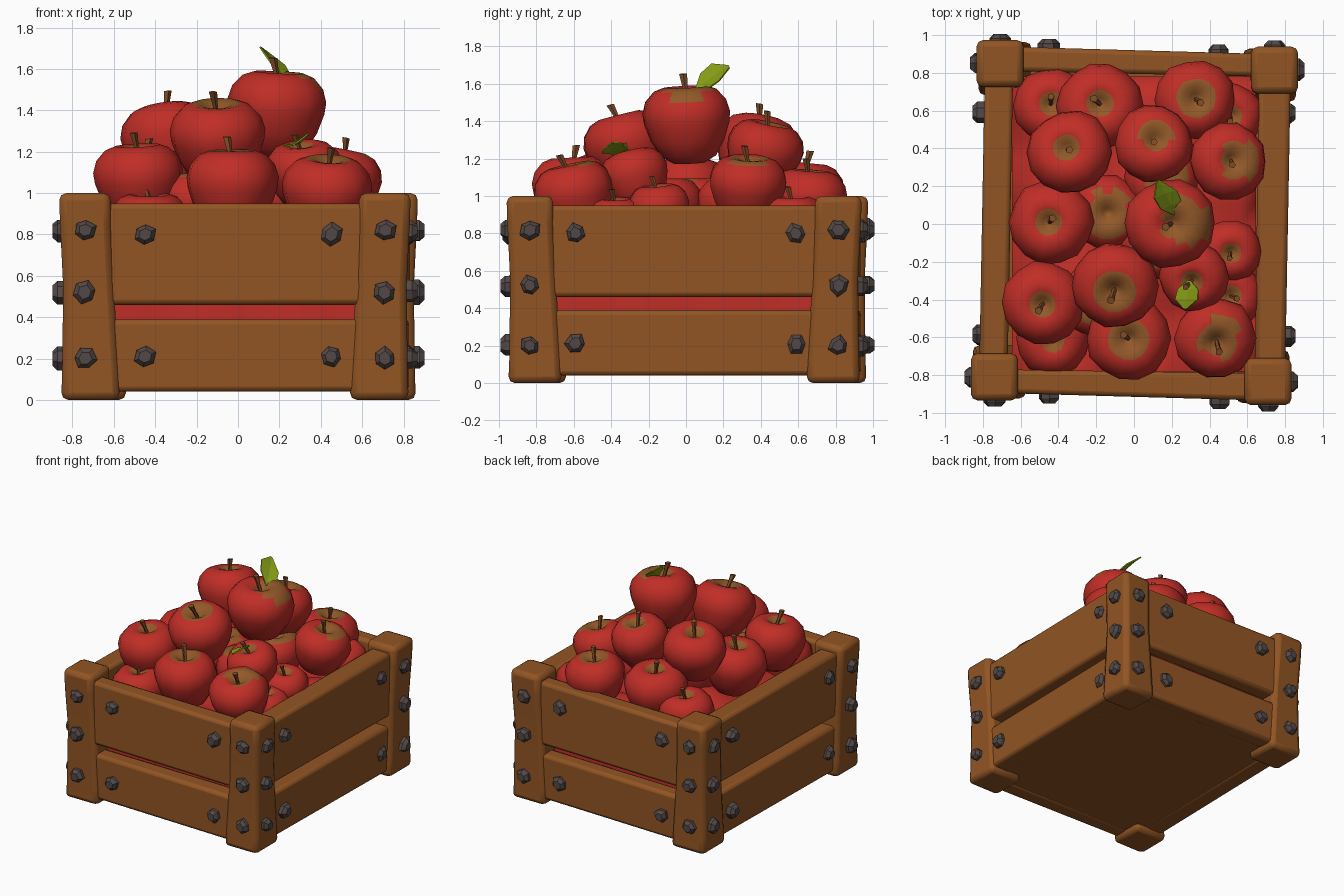
import bpy, bmesh, math, random
from mathutils import Vector, Matrix

if "Cube" in bpy.data.objects:
    bpy.data.objects.remove(bpy.data.objects["Cube"])

random.seed(4)


def material(name, rgb):
    m = bpy.data.materials.new(name)
    m.diffuse_color = (*rgb, 1)
    m.use_nodes = True
    m.node_tree.nodes["Principled BSDF"].inputs["Base Color"].default_value = m.diffuse_color
    return m


WOOD = material("wood", (0.285, 0.09, 0.017))
RED = material("apple_red", (0.53, 0.027, 0.02))
PATCH = material("apple_brown", (0.29, 0.10, 0.022))
STEM = material("stem_brown", (0.22, 0.075, 0.02))
IRON = material("iron", (0.085, 0.066, 0.064))
GREEN = material("leaf_green", (0.24, 0.34, 0.008))


def finish(bm, name, mats, angle=40, bevel=0):
    bmesh.ops.recalc_face_normals(bm, faces=bm.faces)
    me = bpy.data.meshes.new(name)
    bm.to_mesh(me)
    bm.free()
    ob = bpy.data.objects.new(name, me)
    bpy.context.collection.objects.link(ob)
    for m in mats:
        me.materials.append(m)
    if bevel:
        mod = ob.modifiers.new("bevel", "BEVEL")
        mod.width, mod.segments = bevel, 2
    bpy.ops.object.select_all(action='DESELECT')
    ob.select_set(True)
    bpy.context.view_layer.objects.active = ob
    if angle:
        bpy.ops.object.shade_smooth_by_angle(angle=math.radians(angle))
    return ob


def loft(bm, rings):
    """Closed skin through rings of equal point count."""
    vs = [[bm.verts.new(p) for p in r] for r in rings]
    n = len(vs[0])
    for a, b in zip(vs, vs[1:]):
        for i in range(n):
            bm.faces.new((a[i], a[(i + 1) % n], b[(i + 1) % n], b[i]))
    bm.faces.new(vs[0][::-1])
    bm.faces.new(vs[-1])


def timber(name, rings, bevel):
    bm = bmesh.new()
    loft(bm, rings)
    finish(bm, name, [WOOD], 60, bevel)


# Corner posts: plan centre, flaring inwards near the foot
POSTS = {"front_left": (-.74, -.81), "front_right": (.71, -.835),
         "back_right": (.745, .815), "back_left": (-.71, .85)}
for key, (cx, cy) in POSTS.items():
    sx, sy = math.copysign(1, cx), math.copysign(1, cy)
    rings = []
    for z, inner, outer in ((0, .17, .115), (.12, .165, .11), (.55, .14, .105),
                            (.85, .125, .12), (1, .125, .125)):
        xs, ys = (cx - sx * inner, cx + sx * outer), (cy - sy * inner, cy + sy * outer)
        rings.append([(xs[0], ys[0], z), (xs[1], ys[0], z), (xs[1], ys[1], z), (xs[0], ys[1], z)])
    timber(key + "_post", rings, .035)

# Side planks: four plan points each, an upper and a lower board
PLANKS = {"front": [(-.7, -.895), (.7, -.935), (.7, -.79), (-.7, -.77)],
          "back": [(-.7, .94), (.7, .90), (.7, .78), (-.7, .81)],
          "left": [(-.82, -.8), (-.79, .8), (-.64, .8), (-.67, -.8)],
          "right": [(.80, -.8), (.83, .8), (.66, .8), (.64, -.8)]}
for key, plan in PLANKS.items():
    for level, z0, z1 in (("lower", .04, .39), ("upper", .46, .95)):
        timber(f"{key}_{level}_plank", [[(x, y, z) for x, y in plan] for z in (z0, z1)], .025)

# Floor board
timber("floor", [[(sx * .74, sy * .86, z) for sx, sy in ((-1, -1), (1, -1), (1, 1), (-1, 1))]
                 for z in (.045, .1)], .01)


# Iron nails: irregular six-sided studs
def nail(bm, pos, normal):
    rot = Vector(normal).to_track_quat('Z', 'Y').to_matrix().to_4x4()
    mat = Matrix.Translation(pos) @ rot
    spin = random.random() * 6
    size = [random.uniform(.047, .062) for _ in range(6)]
    rings = []
    for scale, h in ((1, -.02), (1, .02), (.6, .045)):
        rings.append([mat @ Vector((s * scale * math.cos(spin + i * math.pi / 3),
                                    s * scale * math.sin(spin + i * math.pi / 3), h))
                      for i, s in enumerate(size)])
    loft(bm, rings)


nails = bmesh.new()
for cx, cy in POSTS.values():
    sx, sy = math.copysign(1, cx), math.copysign(1, cy)
    for z in (.82, .52, .2):
        nail(nails, (cx, cy + sy * .112, z), (0, sy, 0))
        nail(nails, (cx + sx * .112, cy, z), (sx, 0, 0))
    for z in (.8, .21):
        nail(nails, (sx * .45, (.915 if sx * sy > 0 else .925) * sy - sx * .01, z), (0, sy, 0))
        nail(nails, (sx * .81, sy * .59, z), (sx, 0, 0))
finish(nails, "nails", [IRON], 25)

# Lumpy mass of fruit filling the crate
bm = bmesh.new()
bmesh.ops.create_cube(bm, size=1)
bmesh.ops.subdivide_edges(bm, edges=bm.edges[:], cuts=13, use_grid_fill=True)
for v in bm.verts:
    top = v.co.z > .49
    x, y = v.co.x * 1.29, v.co.y * 1.56
    bump = abs(math.sin(x * 7.5 + .6) * math.sin(y * 7 + .4))
    v.co = (x, y, .76 + .12 * bump if top else .1 + (v.co.z + .5) * .66)
    if not top:
        lump = .03 * abs(math.sin((x + y) * 7))
        v.co.x -= lump * x
        v.co.y -= lump * y
finish(bm, "fruit_fill", [RED], 80)

# Apple cross-section (radius, height) for a unit apple
PROFILE = [(.12, -.78), (.35, -.83), (.62, -.68), (.84, -.32), (.97, .06), (1, .3), (.92, .57),
           (.72, .79), (.5, .87), (.32, .84), (.14, .72), (.04, .64)]


def apple(name, x, y, z, r, tilt=(0, 0), patch=(0, 0, .33), stem=True):
    axis = Vector((tilt[0], tilt[1], 1)).normalized()
    mat = (Matrix.Translation((x, y, z)) @ axis.to_track_quat('Z', 'Y').to_matrix().to_4x4()
           @ Matrix.Scale(r, 4))
    # keep the fruit's own x and y close to the world axes
    mat = mat @ Matrix.Rotation(-math.atan2(mat[1][0], mat[0][0]), 4, 'Z')
    n = 14
    wob = [random.uniform(.96, 1.03) for _ in range(n)]
    bm = bmesh.new()
    loft(bm, [[(pr * w * math.cos(math.tau * i / n), pr * w * math.sin(math.tau * i / n), pz)
               for i, w in enumerate(wob)] for pr, pz in PROFILE])
    # brown blemish around the stalk
    for f in bm.faces:
        c = f.calc_center_median()
        if c.z > .3 and math.hypot(c.x - patch[0], c.y - patch[1]) < patch[2]:
            f.material_index = 1
    bm.transform(mat)
    finish(bm, name, [RED, PATCH], 60)
    if not stem:
        return
    bm = bmesh.new()
    a = random.uniform(0, 6)
    rings = []
    for k, rad in ((0, .055), (.5, .06), (1, .095)):
        cx, cy, cz = .16 * k * math.cos(a), .16 * k * math.sin(a), .6 + .56 * k
        rings.append([(cx + rad * math.cos(math.tau * i / 5), cy + rad * math.sin(math.tau * i / 5), cz)
                      for i in range(5)])
    loft(bm, rings)
    bm.transform(mat)
    finish(bm, name + "_stem", [STEM], 0)


# Pile of apples: x, y, z, radius, lean, blemish
APPLES = [
    (.19, .01, 1.375, .24, (.05, -.05), (.3, .05, .52)),
    (-.10, -.31, 1.24, .228, (-.02, -.25), (.05, -.05, .5)),
    (.10, .41, 1.21, .21, (.1, .22), (0, .1, .4)),
    (-.33, .37, 1.23, .225, (-.15, .18)),
    (-.43, .01, 1.0, .225, (-.12, 0)),
    (-.475, -.41, 1.04, .22, (-.05, -.08)),
    (-.03, -.60, 1.01, .225, (0, -.05), (0, 0, .45)),
    (.43, -.59, .98, .218, (.05, -.22), (.05, .1, .5)),
    (.32, -.27, 1.08, .185, (-.1, -.25)),
    (.49, .33, 1.03, .205, (.2, .05), (.15, 0, .5)),
    (.50, -.14, .91, .17, (.1, -.1)),
    (.32, .65, .95, .215, (.05, .08), (0, 0, .42)),
    (-.18, .62, .98, .228, (0, .1)),
    (-.44, .62, .87, .2, (0, .1)),
    (-.43, -.60, .82, .2, (0, -.1)),
    (.50, .57, .84, .18, (.1, 0)),
    (.50, -.38, .83, .18, (.1, 0)),
]
for i, spec in enumerate(APPLES):
    apple(f"apple_{i + 1}", *spec)
# Apples buried in the pile
for i, (x, y) in enumerate(((-.14, .06), (.12, -.1), (.15, .25), (-.2, -.4))):
    apple(f"buried_apple_{i + 1}", x, y, .92, .2, patch=(0, 0, .6), stem=False)


# Folded leaves
def leaf(name, root, tip, side, fold):
    root, tip, side, fold = map(Vector, (root, tip, side, fold))
    bm = bmesh.new()
    mid, left, right = [], [], []
    for t, w in ((0, .15), (.3, .9), (.65, 1), (1, .12)):
        c = root.lerp(tip, t) + fold * math.sin(math.pi * t)
        mid.append(bm.verts.new(c - fold * w * .5))
        left.append(bm.verts.new(c + side * w))
        right.append(bm.verts.new(c - side * w))
    for i in range(3):
        bm.faces.new((mid[i], mid[i + 1], left[i + 1], left[i]))
        bm.faces.new((right[i], right[i + 1], mid[i + 1], mid[i]))
    ob = finish(bm, name, [GREEN], 0)
    ob.modifiers.new("thickness", "SOLIDIFY").thickness = .008


leaf("top_leaf", (.22, .05, 1.56), (.13, .23, 1.695), (.06, .02, -.045), (.008, -.012, .018))
leaf("lower_leaf", (.29, -.30, 1.245), (.27, -.45, 1.24), (.06, 0, .03), (0, 0, .02))
